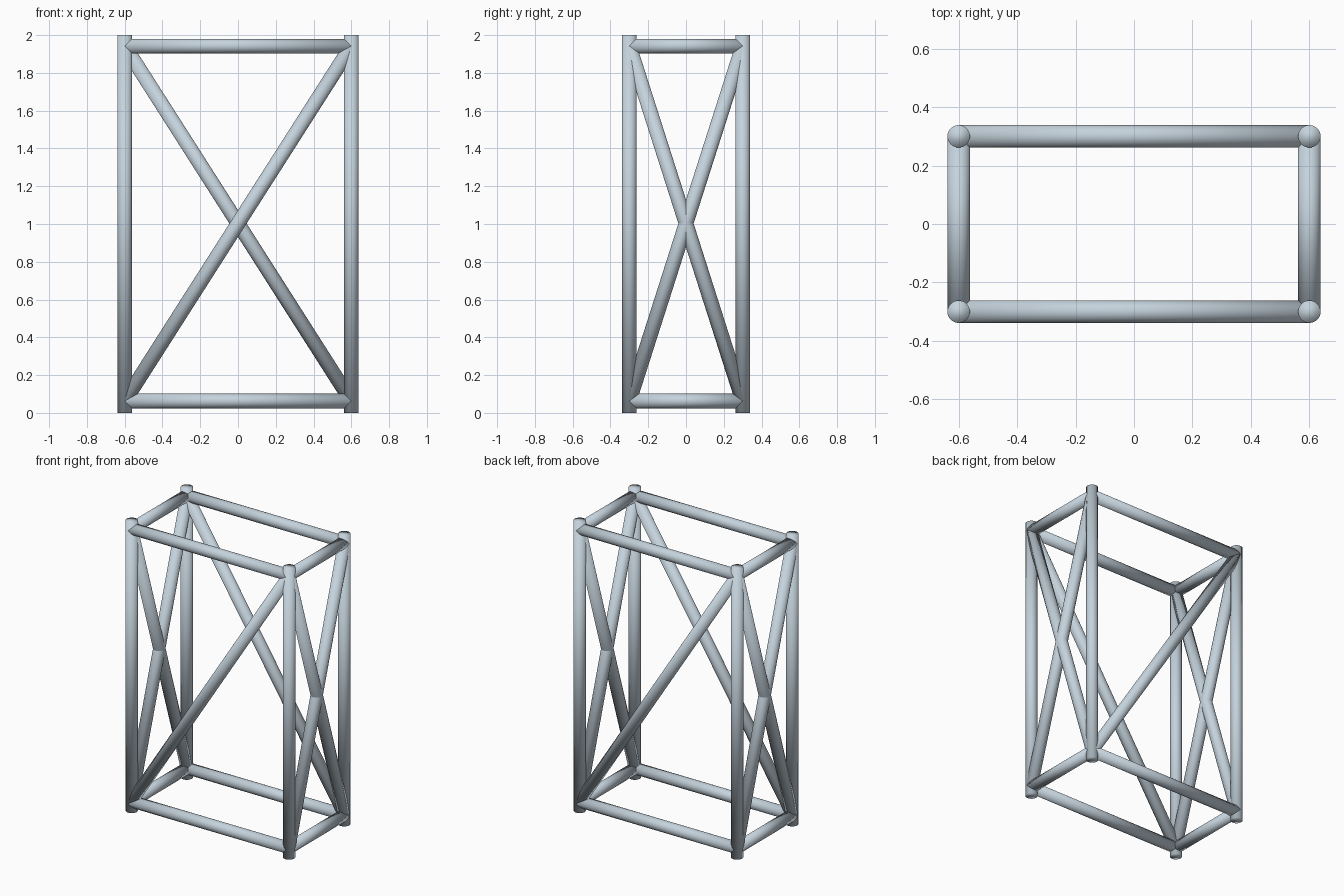
import bpy
from mathutils import Vector

if "Cube" in bpy.data.objects:
    bpy.data.objects.remove(bpy.data.objects["Cube"])

X, Y = 0.6, 0.3            # post centre lines
R = 0.0385                 # tube radius
H = 2.0
LOW, HIGH = 0.063, 1.942   # rail heights

steel = bpy.data.materials.new("pale steel")
steel.diffuse_color = (0.56, 0.65, 0.72, 1)
steel.use_nodes = True
steel.node_tree.nodes["Principled BSDF"].inputs["Base Color"].default_value = steel.diffuse_color


def tube(name, a, b):
    """Round bar from point a to point b, smooth over its ends too."""
    a, b = Vector(a), Vector(b)
    d = b - a
    bpy.ops.mesh.primitive_cylinder_add(vertices=32, radius=R, depth=d.length,
                                        location=(a + b) / 2)
    ob = bpy.context.object
    ob.name = name
    ob.rotation_euler = d.to_track_quat('Z', 'Y').to_euler()
    ob.data.materials.append(steel)
    bpy.ops.object.shade_smooth()


# Corner posts
for sx in (-1, 1):
    for sy in (-1, 1):
        tube("corner_post", (sx * X, sy * Y, 0), (sx * X, sy * Y, H))

# Top and bottom rails
for label, z in (("bottom", LOW), ("top", HIGH)):
    for s in (-1, 1):
        tube(label + "_long_rail", (-X, s * Y, z), (X, s * Y, z))
        tube(label + "_short_rail", (s * X, -Y, z), (s * X, Y, z))

# Single diagonals on front and back, leaning opposite ways
tube("front_brace", (-X, -Y, LOW), (X, -Y, HIGH))
tube("back_brace", (X, Y, LOW), (-X, Y, HIGH))

# Crossed diagonals on both ends
for sx in (-1, 1):
    for s in (-1, 1):
        tube("side_cross_brace", (sx * X, -s * Y, LOW), (sx * X, s * Y, HIGH))
